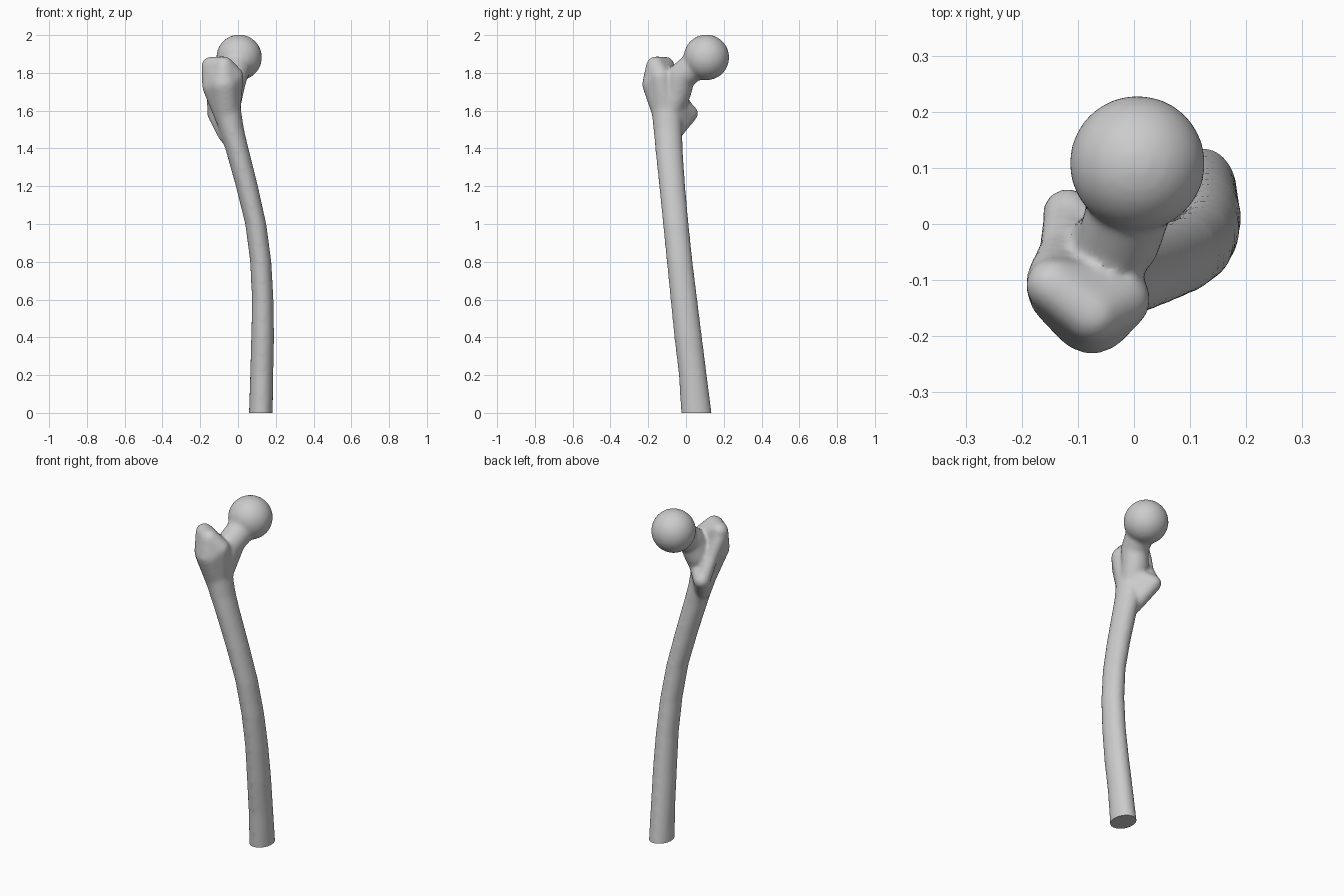
import bpy, bmesh, math
from mathutils import Matrix, Vector

if "Cube" in bpy.data.objects:
    bpy.data.objects.remove(bpy.data.objects["Cube"])

bm = bmesh.new()


def ball(target, c, r, seg=24):
    return bmesh.ops.create_uvsphere(target, u_segments=seg, v_segments=seg // 2, radius=r,
                                     matrix=Matrix.Translation(c))


def blob(balls):
    # convex skin around a group of balls
    t = bmesh.new()
    for x, y, z, r in balls:
        ball(t, (x, y, z), r)
    hull = bmesh.new()
    for v in t.verts:
        hull.verts.new(v.co)
    t.free()
    res = bmesh.ops.convex_hull(hull, input=hull.verts)
    junk = [v for v in hull.verts if not v.link_faces]
    bmesh.ops.delete(hull, geom=junk, context='VERTS')
    m = bpy.data.meshes.new("tmp")
    hull.to_mesh(m)
    hull.free()
    bm.from_mesh(m)
    bpy.data.meshes.remove(m)


def chain(balls):
    for a, b in zip(balls, balls[1:]):
        blob([a, b])


# shaft: z, x range, y range of each section
sections = [
    (-0.06, 0.056, 0.184, -0.025, 0.142), (0.0, 0.058, 0.184, -0.026, 0.136),
    (0.2, 0.064, 0.187, -0.038, 0.110), (0.4, 0.070, 0.191, -0.062, 0.085),
    (0.6, 0.074, 0.188, -0.082, 0.060), (0.8, 0.064, 0.177, -0.102, 0.035),
    (1.0, 0.038, 0.150, -0.122, 0.014), (1.2, -0.012, 0.106, -0.142, -0.004),
    (1.4, -0.068, 0.056, -0.163, -0.018), (1.5, -0.102, 0.032, -0.172, -0.020),
    (1.6, -0.132, 0.017, -0.183, -0.020), (1.68, -0.155, 0.008, -0.205, -0.030)]
N = 28
rings = []
for z, x0, x1, y0, y1 in sections:
    ring = []
    for i in range(N):
        a = 2 * math.pi * i / N
        ring.append(bm.verts.new(((x0 + x1) / 2 + (x1 - x0) / 2 * math.cos(a),
                                  (y0 + y1) / 2 + (y1 - y0) / 2 * math.sin(a), z)))
    rings.append(ring)
for lo, hi in zip(rings, rings[1:]):
    for i in range(N):
        j = (i + 1) % N
        bm.faces.new((lo[i], lo[j], hi[j], hi[i]))
bm.faces.new(rings[0][::-1])
bm.faces.new(rings[-1])

# head
ball(bm, (0.006, 0.108, 1.882), 0.121, 40)

# neck
chain([(-0.06, -0.085, 1.60, 0.07), (-0.045, -0.045, 1.70, 0.074),
       (-0.025, -0.025, 1.78, 0.074), (0.0, 0.06, 1.85, 0.078)])

# greater trochanter
blob([(-0.145, -0.108, 1.838, 0.048), (-0.075, -0.160, 1.836, 0.052),
      (-0.075, -0.155, 1.74, 0.077), (-0.122, -0.118, 1.73, 0.068),
      (-0.025, -0.135, 1.78, 0.055), (-0.055, -0.105, 1.56, 0.065)])

# crest running down to the lesser trochanter
chain([(-0.150, -0.095, 1.80, 0.042), (-0.135, -0.05, 1.70, 0.036),
       (-0.120, 0.012, 1.59, 0.042)])

# lesser trochanter
blob([(-0.118, 0.018, 1.585, 0.046), (-0.065, -0.05, 1.62, 0.06),
      (-0.060, -0.075, 1.47, 0.045)])

mesh = bpy.data.meshes.new("femur")
bm.to_mesh(mesh)
bm.free()
bone = bpy.data.objects.new("femur", mesh)
bpy.context.collection.objects.link(bone)
bpy.context.view_layer.objects.active = bone
bone.select_set(True)

# fuse the parts and blend the joins
rm = bone.modifiers.new("fuse", 'REMESH')
rm.mode = 'VOXEL'
rm.voxel_size = 0.01
sm = bone.modifiers.new("blend", 'SMOOTH')
sm.factor = 0.5
sm.iterations = 10
bpy.ops.object.modifier_apply(modifier="fuse")
bpy.ops.object.modifier_apply(modifier="blend")

# flat sawn lower end
bm = bmesh.new()
bm.from_mesh(mesh := bone.data)
cut = bmesh.ops.bisect_plane(bm, geom=bm.verts[:] + bm.edges[:] + bm.faces[:],
                             plane_co=(0, 0, 0), plane_no=(0, 0, -1), clear_outer=True)
edges = [e for e in cut['geom_cut'] if isinstance(e, bmesh.types.BMEdge)]
bmesh.ops.holes_fill(bm, edges=edges, sides=0)
bmesh.ops.recalc_face_normals(bm, faces=bm.faces)
bm.to_mesh(mesh)
bm.free()
bpy.ops.object.shade_smooth_by_angle(angle=math.radians(45))
